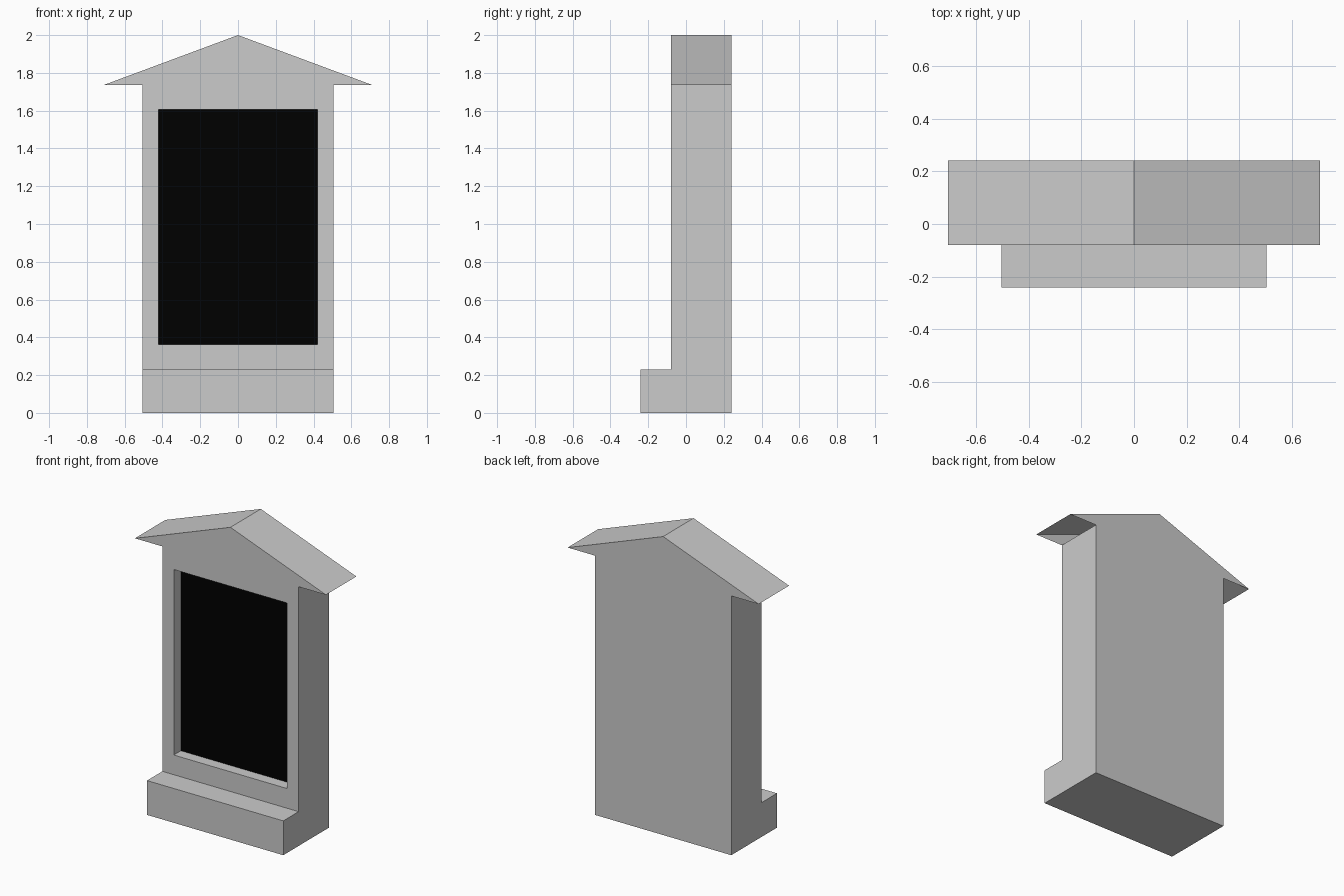
import bpy, bmesh
from mathutils import Vector

if "Cube" in bpy.data.objects:
    bpy.data.objects.remove(bpy.data.objects["Cube"])

HALF_W, EAVE_X = 0.505, 0.708        # half widths of cabinet and roof
FRONT, BACK = -0.08, 0.242           # cabinet front and back
STEP_FRONT, STEP_Z = -0.242, 0.23    # plinth step
EAVE_Z, RIDGE_Z = 1.737, 2.0
OPEN_X, OPEN_LOW, OPEN_HIGH = 0.42, 0.362, 1.605
SCREEN_Y = -0.005


def prism(points, offset):
    """Closed solid made by extruding a flat profile."""
    bm = bmesh.new()
    face = bm.faces.new([bm.verts.new(p) for p in points])
    ext = bmesh.ops.extrude_face_region(bm, geom=[face])
    moved = [g for g in ext["geom"] if isinstance(g, bmesh.types.BMVert)]
    bmesh.ops.translate(bm, verts=moved, vec=offset)
    bmesh.ops.recalc_face_normals(bm, faces=bm.faces)
    bm.normal_update()
    return bm


def find_face(bm, direction, z_min=-1.0):
    d = Vector(direction)
    return next(f for f in bm.faces
                if f.normal.dot(d) > 0.99 and f.calc_center_median().z > z_min)


def finish(bm, name):
    mesh = bpy.data.meshes.new(name)
    bm.to_mesh(mesh)
    bm.free()
    obj = bpy.data.objects.new(name, mesh)
    bpy.context.collection.objects.link(obj)
    return obj


# Cabinet: L-shaped side profile run across the width
side = [(STEP_FRONT, 0), (BACK, 0), (BACK, EAVE_Z),
        (FRONT, EAVE_Z), (FRONT, STEP_Z), (STEP_FRONT, STEP_Z)]
bm = prism([(-HALF_W, y, z) for y, z in side], (2 * HALF_W, 0, 0))
top = find_face(bm, (0, 0, 1), 1.0)
bmesh.ops.delete(bm, geom=[top], context="FACES_ONLY")

# Window opening: inset the front, then push it back for the reveals
panel = find_face(bm, (0, -1, 0), 0.5)
bmesh.ops.inset_individual(bm, faces=[panel], thickness=0.05)
mid_z = (EAVE_Z + STEP_Z) / 2
for v in panel.verts:
    v.co.x = OPEN_X if v.co.x > 0 else -OPEN_X
    v.co.z = OPEN_HIGH if v.co.z > mid_z else OPEN_LOW
ext = bmesh.ops.extrude_discrete_faces(bm, faces=[panel])
floor = ext["faces"][0]
rim = {}
for e in [e for e in bm.edges if e.is_boundary]:
    if all(abs(abs(v.co.x) - OPEN_X) < 1e-4 for v in e.verts):
        rim[e] = True
bmesh.ops.delete(bm, geom=[floor], context="FACES")
rim = [e for e in bm.edges if e.is_valid and e.is_boundary
       and all(abs(abs(v.co.x) - OPEN_X) < 1e-4 for v in e.verts)]
ext = bmesh.ops.extrude_edge_only(bm, edges=rim)
for g in ext["geom"]:
    if isinstance(g, bmesh.types.BMVert):
        g.co.y = SCREEN_Y
bmesh.ops.recalc_face_normals(bm, faces=bm.faces)
finish(bm, "cabinet")

# Roof: gable prism, open underneath
bm = prism([(-EAVE_X, FRONT, EAVE_Z), (EAVE_X, FRONT, EAVE_Z), (0, FRONT, RIDGE_Z)],
           (0, BACK - FRONT, 0))
bmesh.ops.delete(bm, geom=[find_face(bm, (0, 0, -1))], context="FACES_ONLY")
finish(bm, "gable_roof")

# Screen: black panel closing the recess
bm = bmesh.new()
bm.faces.new([bm.verts.new((x, SCREEN_Y, z)) for x, z in
              [(-OPEN_X, OPEN_LOW), (OPEN_X, OPEN_LOW),
               (OPEN_X, OPEN_HIGH), (-OPEN_X, OPEN_HIGH)]])
screen = finish(bm, "screen")
black = bpy.data.materials.new("black")
black.diffuse_color = (0.0, 0.0, 0.0, 1)
black.use_nodes = True
black.node_tree.nodes["Principled BSDF"].inputs["Base Color"].default_value = black.diffuse_color
screen.data.materials.append(black)
